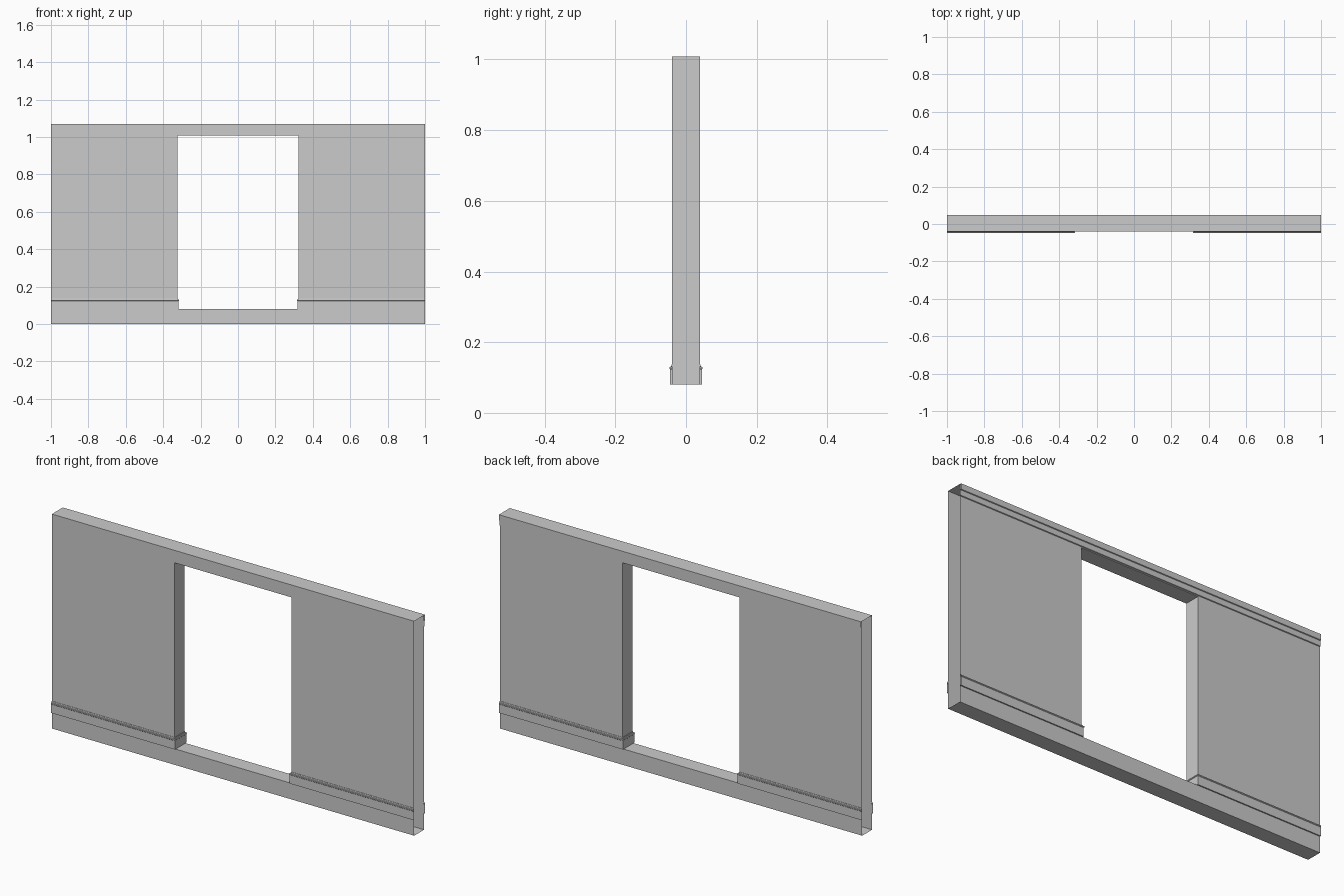
import bpy, bmesh

if "Cube" in bpy.data.objects:
    bpy.data.objects.remove(bpy.data.objects["Cube"])

W = 0.039            # half wall thickness
H = 1.07             # wall height
DOOR = 0.323         # half doorway width
SILL, HEAD = 0.08, 1.008


def make_object(name, grids, mirror=False):
    """Skin grids (lists of equal-length point rows) into one mesh."""
    bm = bmesh.new()
    for rows in grids:
        vs = [[bm.verts.new(p) for p in row] for row in rows]
        for a, b in zip(vs, vs[1:]):
            for i in range(len(a) - 1):
                bm.faces.new((a[i], a[i + 1], b[i + 1], b[i]))
    bmesh.ops.remove_doubles(bm, verts=bm.verts, dist=1e-5)
    bmesh.ops.recalc_face_normals(bm, faces=bm.faces)
    mesh = bpy.data.meshes.new(name)
    bm.to_mesh(mesh)
    bm.free()
    ob = bpy.data.objects.new(name, mesh)
    bpy.context.collection.objects.link(ob)
    if mirror:
        ob.modifiers.new("Mirror", 'MIRROR')
    return ob


def loop_strip(points):
    """Faces spanning the wall thickness along an x-z outline."""
    return [[(x, y, z) for x, z in points] for y in (-W, W)]


# wall shell: open at both ends so sections can be chained
xs, zs = (-1, -DOOR, DOOR, 1), (0, SILL, HEAD, H)
grids = []
for y in (-W, W):
    for i in range(3):
        for k in range(3):
            if (i, k) != (1, 1):
                grids.append([[(x, y, z) for x in xs[i:i + 2]] for z in zs[k:k + 2]])
grids.append(loop_strip([(x, 0) for x in xs]))
grids.append(loop_strip([(x, H) for x in xs]))
grids.append(loop_strip([(-DOOR, SILL), (DOOR, SILL), (DOOR, HEAD),
                         (-DOOR, HEAD), (-DOOR, SILL)]))
make_object("doorway_wall", grids)

# skirting wraps each wall panel around the door jamb
skirt = [(0, SILL), (0.006, SILL), (0.006, 0.123), (0.008, 0.125),
         (0.008, 0.13), (0.003, 0.131), (0.002, 0.137), (0, 0.137)]
rows = [[(1, -W - d, z), (DOOR - d, -W - d, z), (DOOR - d, W + d, z), (1, W + d, z)]
        for d, z in skirt]
make_object("skirting_board", [rows], mirror=True)

# stepped cornice along the top of the back
cornice = [(0, H), (0.008, H), (0.008, 1.042), (0.004, 1.04), (0.004, 1.014), (0, 1.012)]
make_object("back_cornice", [[[(x, W + d, z) for x in (-1, 1)] for d, z in cornice]])
